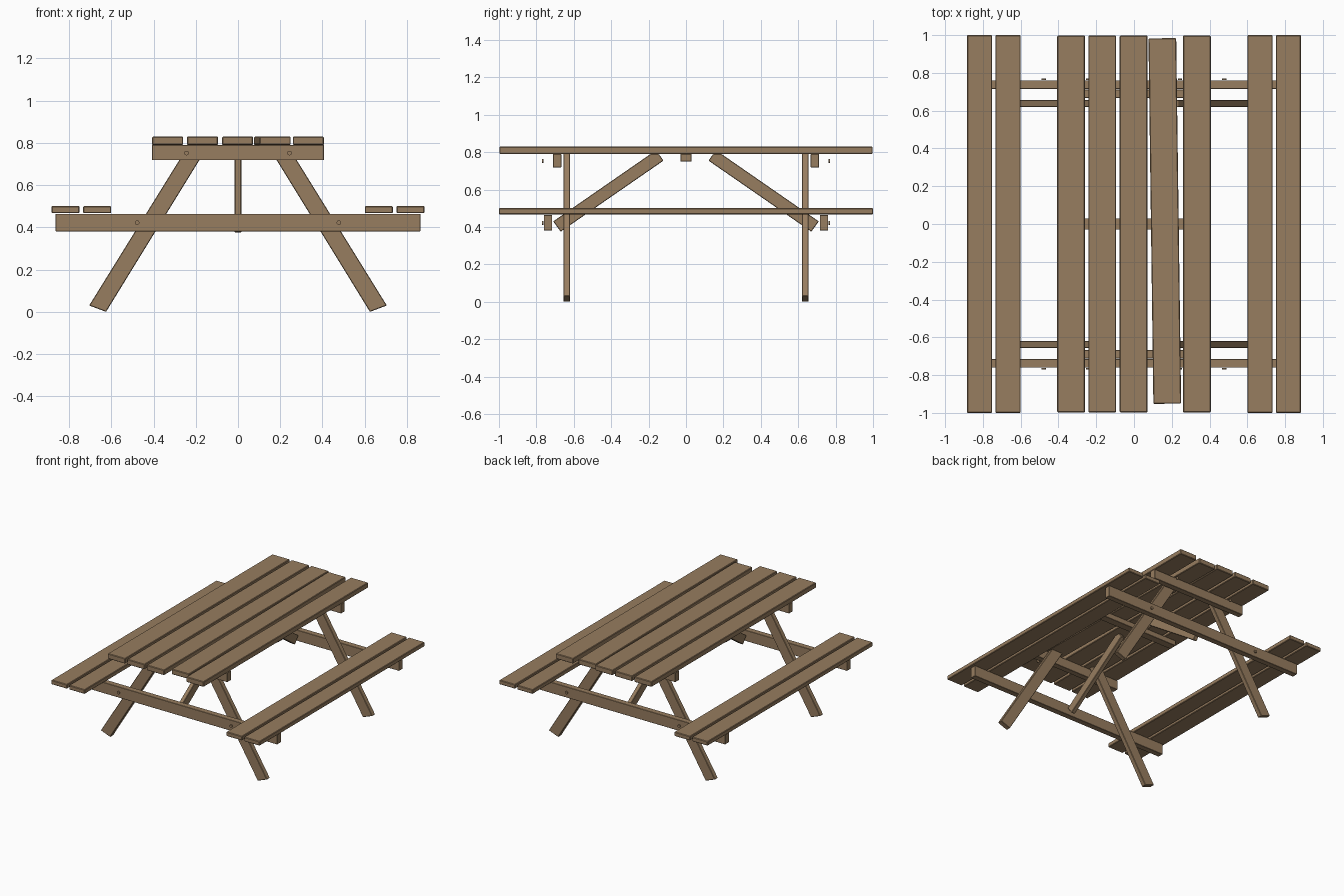
import bpy, bmesh, math
from mathutils import Matrix, Vector

cube = bpy.data.objects.get("Cube")
if cube:
    bpy.data.objects.remove(cube, do_unlink=True)

wood = bpy.data.materials.new("brown_wood")
wood.use_nodes = True
COLOUR = (0.31, 0.205, 0.115, 1)
wood.diffuse_color = COLOUR
wood.node_tree.nodes["Principled BSDF"].inputs["Base Color"].default_value = COLOUR


def finish(name, bm, bevel=0.004):
    bmesh.ops.recalc_face_normals(bm, faces=bm.faces)
    mesh = bpy.data.meshes.new(name)
    bm.to_mesh(mesh)
    bm.free()
    mesh.materials.append(wood)
    obj = bpy.data.objects.new(name, mesh)
    bpy.context.collection.objects.link(obj)
    if bevel:
        mod = obj.modifiers.new("soft_edges", 'BEVEL')
        mod.width = bevel
        mod.segments = 1
    return obj


def board(name, centre, size, turn=0, bevel=0.004):
    bm = bmesh.new()
    bmesh.ops.create_cube(bm, size=1, matrix=Matrix.Diagonal((*size, 1)))
    obj = finish(name, bm, bevel)
    obj.location = centre
    obj.rotation_euler.z = turn
    return obj


def prism(name, points, offset, bevel=0.003):
    """Extrude a closed outline of 3D points along an offset."""
    bm = bmesh.new()
    face = bm.faces.new([bm.verts.new(p) for p in points])
    new = bmesh.ops.extrude_face_region(bm, geom=[face])["geom"]
    verts = [g for g in new if isinstance(g, bmesh.types.BMVert)]
    bmesh.ops.translate(bm, verts=verts, vec=Vector(offset))
    return finish(name, bm, bevel)


def bolt(name, x, y, z):
    bm = bmesh.new()
    bmesh.ops.create_cone(bm, cap_ends=True, segments=12, radius1=0.011,
                          radius2=0.011, depth=0.008)
    obj = finish(name, bm, 0)
    obj.location = (x, y, z)
    obj.rotation_euler.x = math.pi / 2


# Table top, with one loose plank lying askew
for i, x in enumerate((-0.333, -0.168, -0.002, 0.333)):
    board(f"top_plank_{i + 1}", (x, 0, 0.81), (0.147, 1.995, 0.04))
board("loose_top_plank", (0.163, 0.016, 0.81), (0.147, 1.935, 0.04), turn=0.0135)

# Middle batten under the top
board("middle_batten", (0, 0, 0.77), (0.72, 0.06, 0.04), bevel=0.002)

leg_outline = ((0.705, 0.03), (0.625, 0.0), (0.139, 0.79), (0.234, 0.79))
brace_outline = ((0.71, 0.43), (0.67, 0.375), (0.12, 0.755), (0.145, 0.79), (0.19, 0.79))

# Benches
for sx, side in ((1, "left"), (-1, "right")):
    board(f"{side}_inner_seat_plank", (sx * 0.667, 0, 0.484), (0.133, 2, 0.033))
    board(f"{side}_outer_seat_plank", (sx * 0.817, 0, 0.484), (0.133, 2, 0.033))

# End frames: beams, legs, brace and bolts
for sy, end in ((-1, "front"), (1, "back")):
    board(f"{end}_top_beam", (0, sy * 0.689, 0.754), (0.815, 0.045, 0.072), bevel=0.002)
    board(f"{end}_seat_beam", (0, sy * 0.738, 0.423), (1.73, 0.045, 0.083), bevel=0.002)
    prism(f"{end}_brace", [(-0.016, sy * y, z) for y, z in brace_outline], (0.032, 0, 0))
    for sx, side in ((1, "left"), (-1, "right")):
        prism(f"{end}_{side}_leg", [(sx * x, sy * 0.619, z) for x, z in leg_outline],
              (0, sy * 0.037, 0))
        bolt(f"{end}_{side}_seat_bolt", sx * 0.478, sy * 0.766, 0.422)
        bolt(f"{end}_{side}_top_bolt", sx * 0.244, sy * 0.766, 0.752)
